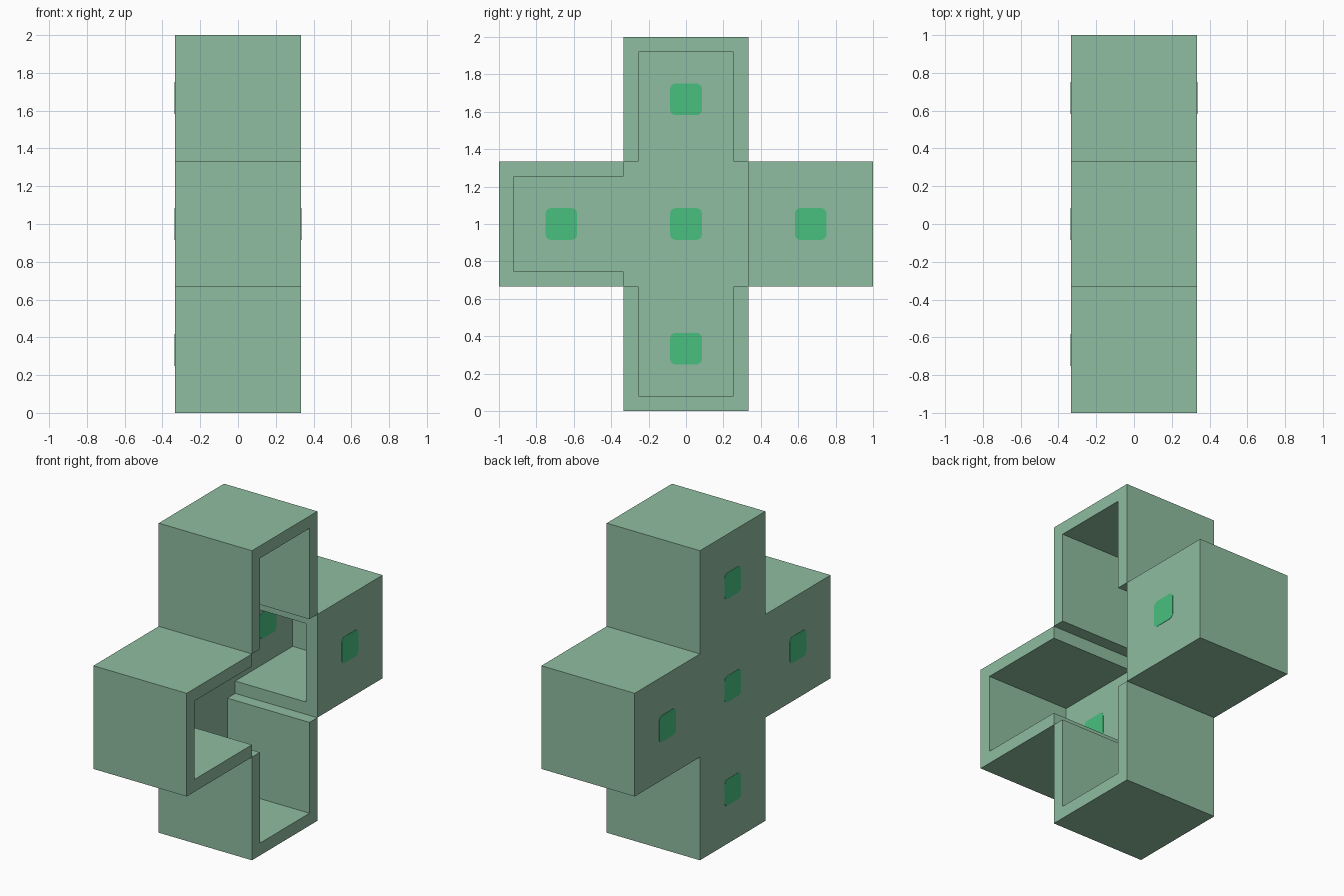
import bpy
import bmesh
from math import pi
from mathutils import Matrix, Vector

T = 1 / 3          # half width of one cube
WALL = 0.08        # wall thickness
IN = T - WALL      # half width of the cavity
END = 1 - WALL     # inner end of an arm
MID = Vector((0, 0, 1))

if "Cube" in bpy.data.objects:
    bpy.data.objects.remove(bpy.data.objects["Cube"])


def material(name, rgb):
    mat = bpy.data.materials.new(name)
    mat.use_nodes = True
    color = (*rgb, 1)
    mat.diffuse_color = color
    mat.node_tree.nodes["Principled BSDF"].inputs["Base Color"].default_value = color
    return mat


def finish(bm, name, mat):
    bmesh.ops.recalc_face_normals(bm, faces=bm.faces)
    mesh = bpy.data.meshes.new(name)
    bm.to_mesh(mesh)
    bm.free()
    obj = bpy.data.objects.new(name, mesh)
    bpy.context.collection.objects.link(obj)
    mesh.materials.append(mat)
    return obj


def prism(name, outline, x0, x1, mat):
    """Extrude a (y, z) outline along x, measured from the middle of the model."""
    bm = bmesh.new()
    face = bm.faces.new([bm.verts.new(MID + Vector((x0, y, z))) for y, z in outline])
    ext = bmesh.ops.extrude_face_region(bm, geom=[face])["geom"]
    verts = [v for v in ext if isinstance(v, bmesh.types.BMVert)]
    bmesh.ops.translate(bm, verts=verts, vec=(x1 - x0, 0, 0))
    return finish(bm, name, mat)


def block(name, y0, y1, z0, z1, x1, mat):
    return prism(name, [(y0, z0), (y1, z0), (y1, z1), (y0, z1)], -IN, x1, mat)


body_green = material("soft green", (0.275, 0.509, 0.356))
badge_green = material("bright green", (0.065, 0.527, 0.216))

# Cross-shaped body
outline = []
for k in range(4):
    turn = Matrix.Rotation(k * pi / 2, 2)
    outline += [turn @ Vector(p) for p in ((T, 1), (-T, 1), (-T, T))]
shell = prism("cross_shell", outline, -T, T, body_green)

# Hollow the centre and arms; the back arm keeps its outer side wall
cutters = [
    block("centre_cavity", -T, T, -T, T, 1, body_green),
    block("upright_cavity", -IN, IN, -END, END, 1, body_green),
    block("front_cavity", -END, 0, -IN, IN, 1, body_green),
    block("back_cavity", 0, END, -IN, IN, IN, body_green),
]
bpy.context.view_layer.objects.active = shell
for cutter in cutters:
    cutter.hide_render = True
    mod = shell.modifiers.new(cutter.name, "BOOLEAN")
    mod.operation = "DIFFERENCE"
    mod.solver = "EXACT"
    mod.object = cutter
    bpy.ops.object.modifier_apply(modifier=mod.name)
    bpy.data.objects.remove(cutter)


# Rounded square badges on the side panels
def badge(name, x, y, z):
    bm = bmesh.new()
    bmesh.ops.create_cube(bm, size=1, matrix=Matrix.Diagonal((0.004, 0.17, 0.17, 1)))
    corners = [e for e in bm.edges
               if abs(e.verts[0].co.x - e.verts[1].co.x) > 0.001]
    bmesh.ops.bevel(bm, geom=corners, offset=0.03, segments=4, profile=0.5,
                    affect="EDGES")
    obj = finish(bm, name, badge_green)
    obj.location = MID + Vector((x, y, z))


cells = {"centre": (0, 0), "front": (-2 * T, 0), "back": (2 * T, 0),
         "top": (0, 2 * T), "bottom": (0, -2 * T)}
for cell, (y, z) in cells.items():
    badge(cell + "_outer_badge", -T, y, z)
    badge(cell + "_inner_badge", -IN, y, z)
badge("back_side_badge", T, *cells["back"])
